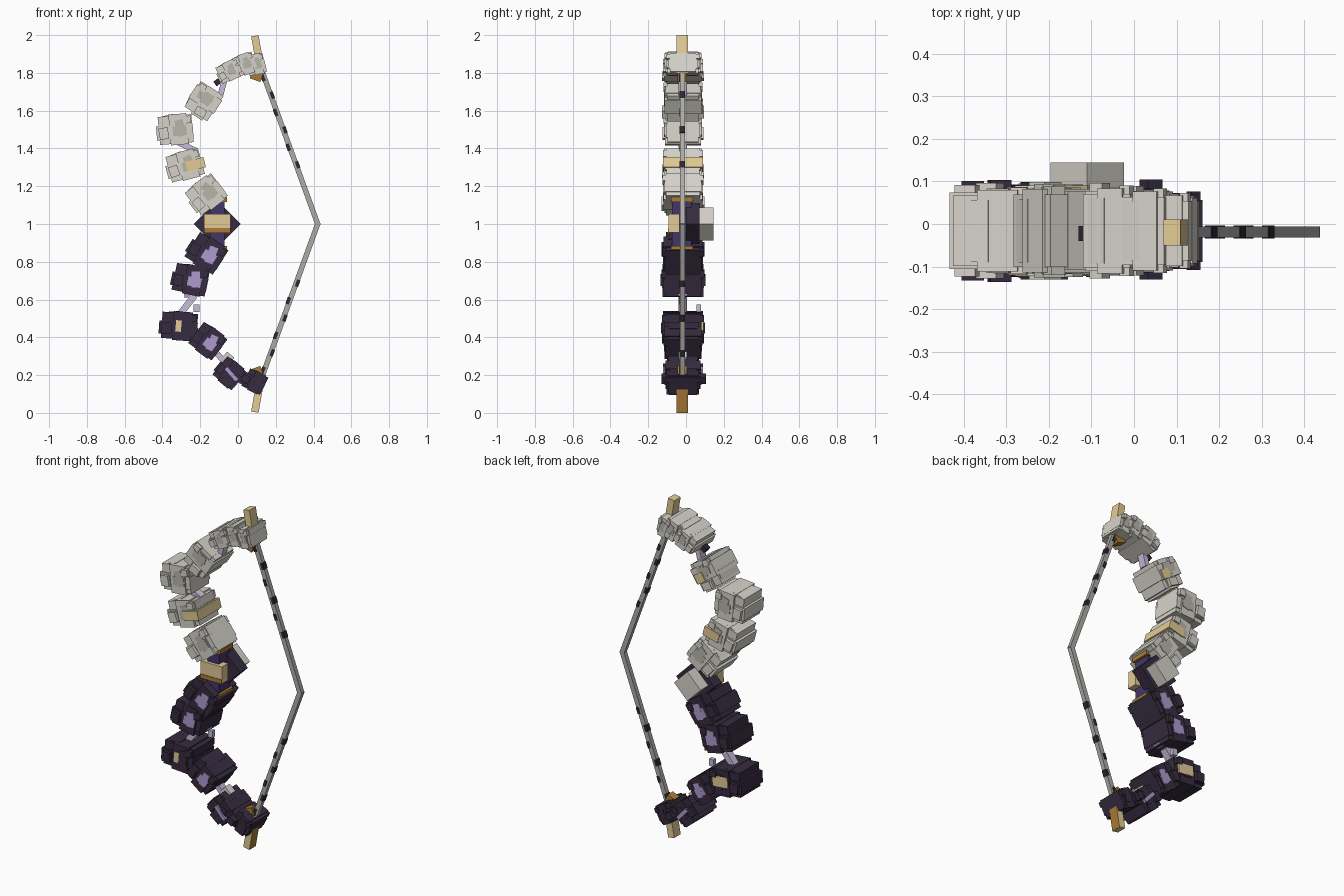
import bpy, math

cube = bpy.data.objects.get("Cube")
if cube:
    bpy.data.objects.remove(cube)


def material(name, *rgb):
    m = bpy.data.materials.new(name)
    m.use_nodes = True
    m.diffuse_color = (*rgb, 1)
    m.node_tree.nodes["Principled BSDF"].inputs["Base Color"].default_value = (*rgb, 1)
    return m


BONE = material("bone white", 0.67, 0.65, 0.59)
ASH = material("ash grey", 0.48, 0.46, 0.41)
DARK = material("dark plum", 0.037, 0.025, 0.05)
LILAC = material("lilac", 0.42, 0.32, 0.61)
PALE = material("pale lilac", 0.57, 0.51, 0.7)
GOLD = material("pale gold", 0.76, 0.6, 0.3)
BRONZE = material("bronze", 0.4, 0.2, 0.035)
INDIGO = material("indigo grip", 0.055, 0.037, 0.14)
CORD = material("cord grey", 0.42, 0.41, 0.38)
BLACK = material("bead black", 0.025, 0.02, 0.032)
MID = -0.016


def box(name, x, z, w, h, y0, y1, angle, mat):
    """Box with its front outline turned counter-clockwise by angle."""
    bpy.ops.mesh.primitive_cube_add(size=1, location=(x, (y0 + y1) / 2, z))
    ob = bpy.context.object
    ob.name = name
    ob.scale = (w, y1 - y0, h)
    ob.rotation_euler.y = -math.radians(angle)
    ob.data.materials.append(mat)
    return ob


def segment(name, x, z, w, h, angle, stud, mat, spot):
    """Armour block: core, crossing shells, studs and painted spots."""
    a = math.radians(angle)

    def part(label, u, v, pw, ph, depth, m, tilt=0, center=MID):
        box(name + "_" + label, x + u * w * math.cos(a) - v * h * math.sin(a),
            z + u * w * math.sin(a) + v * h * math.cos(a),
            pw * w, ph * h, center - depth, center + depth, angle + tilt, m)

    part("core", 0, 0, 0.94, 0.93, stud - 0.025, mat)
    part("band", 0.08, 0, 0.5, 1.02, stud - 0.012, mat)
    part("rib", -0.03, -0.08, 1.02, 0.46, stud - 0.018, mat)
    part("ridge", -0.22, 0.32, 0.42, 0.34, stud - 0.035, mat, 8)
    part("stud", -0.34, -0.1, 0.26, 0.38, stud, mat, 5)
    part("stud_small", 0.34, 0.3, 0.2, 0.24, stud - 0.006, mat)
    # painted spots on the front and back
    for side in (-1, 1):
        y = MID + side * (stud - 0.012)
        part("spot", 0.11, -0.05, 0.38, 0.32, 0.003, spot, 0, y)
        part("spot_edge", 0.14, 0.04, 0.24, 0.55, 0.0035, spot, 12, y)


# Upper pale limb
upper = [
    ("upper_tip", 0.095, 1.845, 0.1, 0.11, 14, 0.095),
    ("upper_end", 0.035, 1.845, 0.12, 0.11, 20, 0.105),
    ("upper_outer", -0.045, 1.81, 0.13, 0.1, 25, 0.112),
    ("upper_shoulder", -0.18, 1.65, 0.17, 0.155, 57, 0.11),
    ("upper_elbow", -0.33, 1.5, 0.19, 0.16, 5, 0.108),
    ("upper_middle", -0.28, 1.31, 0.19, 0.15, 15, 0.112),
    ("upper_inner", -0.168, 1.157, 0.185, 0.16, 37, 0.115),
]
for row in upper:
    segment(*row, BONE, ASH)

# Lower dark limb
lower = [
    ("lower_inner", -0.167, 0.845, 0.19, 0.165, -33, 0.115),
    ("lower_middle", -0.25, 0.705, 0.19, 0.155, -12, 0.12),
    ("lower_elbow", -0.31, 0.46, 0.2, 0.15, -4, 0.117),
    ("lower_shoulder", -0.16, 0.38, 0.165, 0.15, -37, 0.11),
    ("lower_outer", -0.045, 0.21, 0.14, 0.135, -40, 0.105),
    ("lower_tip", 0.09, 0.165, 0.115, 0.11, -27, 0.098),
]
spots = [LILAC, LILAC, DARK, LILAC, DARK, DARK]
for row, spot in zip(lower, spots):
    segment(*row, DARK, spot)
box("lower_link", 0.03, 0.185, 0.08, 0.07, -0.1, 0.07, -30, DARK)
box("lower_link_stud", 0.04, 0.18, 0.04, 0.04, -0.13, 0.105, -30, DARK)
box("lower_outer_streak", -0.035, 0.205, 0.09, 0.022, -0.121, 0.089, -48, LILAC)

# Gold inlays
box("upper_gold_bar", -0.225, 1.315, 0.1, 0.055, -0.122, 0.09, 15, GOLD)
box("upper_back_inlay", -0.15, 1.625, 0.055, 0.06, 0, 0.09, 57, GOLD)
box("lower_front_inlay", -0.315, 0.46, 0.03, 0.06, -0.125, 0, -5, GOLD)
box("lower_back_inlay", -0.285, 0.465, 0.1, 0.06, 0, 0.093, -5, GOLD)

# Thin links between blocks
links = [
    (-0.08, 1.73, 0.03, 0.09, -15, PALE),
    (-0.27, 1.41, 0.11, 0.03, -25, PALE),
    (-0.27, 0.57, 0.13, 0.035, 52, PALE),
    (-0.23, 0.63, 0.11, 0.03, 6, LILAC),
    (-0.05, 0.295, 0.05, 0.035, -40, BONE),
    (-0.09, 0.29, 0.06, 0.03, -50, PALE),
]
for x, z, w, h, angle, mat in links:
    box("limb_link", x, z, w, h, -0.04, 0.005, angle, mat)
box("upper_joint", -0.11, 1.75, 0.03, 0.03, -0.04, -0.005, 35, BLACK)
box("lower_joint", -0.22, 0.555, 0.03, 0.04, 0.055, 0.08, 0, PALE)

# Grip with collars, front plate and diamond guard
box("grip", -0.11, 1.0, 0.075, 0.32, -0.075, 0.03, 0, INDIGO)
for z in (0.87, 1.13):
    box("grip_collar", -0.1, z, 0.085, 0.025, -0.08, 0.037, 0, BRONZE)
box("grip_plate", -0.11, 1.004, 0.14, 0.1, -0.093, -0.035, 0, GOLD)
box("grip_plate_trim", -0.11, 0.966, 0.14, 0.025, -0.096, -0.09, 0, BRONZE)
box("diamond_guard", -0.11, 1.0, 0.175, 0.175, 0, 0.072, 45, DARK)
box("diamond_back", -0.11, 1.0, 0.122, 0.122, 0.07, 0.145, 45, BONE)

# Gold limb horns and bronze nocks
for s, label in ((1, "upper"), (-1, "lower")):
    horn = box(label + "_horn", 0.107, 1 + s * 0.895, 0.04, 0.205, -0.05, 0.01, s * 10, GOLD)
    box(label + "_nock", 0.1, 1 + s * 0.79, 0.06, 0.06, -0.045, 0.005, -s * 20, BRONZE)
    if s < 0:
        # inner face of the lower horn
        horn.data.materials.append(BRONZE)
        for face in horn.data.polygons:
            face.material_index = int(face.normal.x > 0.5)

# Drawn cord with beads
for s, label in ((1, "upper"), (-1, "lower")):
    x0, z0, x1, z1 = 0.125, 0.815, 0.422, 0.0
    length = math.hypot(x1 - x0, z1 - z0) + 0.015
    lean = s * math.degrees(math.atan2(x1 - x0, z0 - z1))
    box(label + "_cord", (x0 + x1) / 2, 1 + s * (z0 + z1) / 2, 0.028, length,
        -0.032, -0.006, lean, CORD)
    for i in range(6):
        t = 0.05 + i * 0.113
        off = 0.008 if i % 2 else -0.008
        box(label + "_cord_bead", x0 + (x1 - x0) * t + off, 1 + s * z0 * (1 - t),
            0.018, 0.038, -0.034, -0.004, lean, BLACK)
